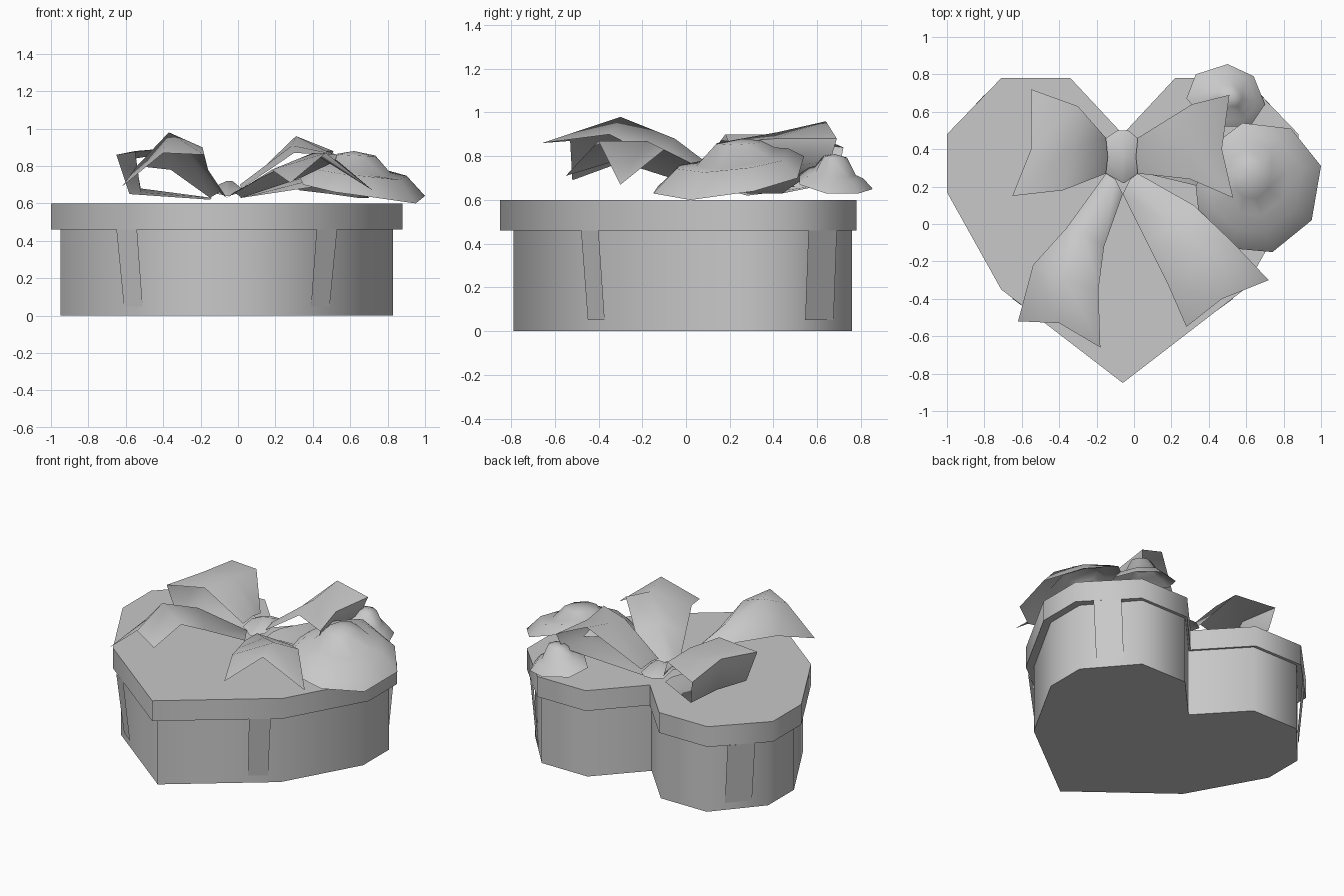
import bpy, bmesh, math
from mathutils import Vector

if "Cube" in bpy.data.objects:
    bpy.data.objects.remove(bpy.data.objects["Cube"])

grey = bpy.data.materials.new("plain grey")
grey.diffuse_color = (0.58, 0.58, 0.58, 1)
grey.use_nodes = True
grey.node_tree.nodes["Principled BSDF"].inputs["Base Color"].default_value = grey.diffuse_color
CX = -0.06  # heart symmetry axis


def make(name, verts, faces, closed=False, angle=80):
    me = bpy.data.meshes.new(name)
    me.from_pydata([Vector(v) for v in verts], [], faces)
    me.materials.append(grey)
    bm = bmesh.new()
    bm.from_mesh(me)
    bmesh.ops.recalc_face_normals(bm, faces=bm.faces[:])
    bm.faces.ensure_lookup_table()
    # open sheets show their front side upward
    if not closed and bm.faces[0].normal.z < 0:
        bmesh.ops.reverse_faces(bm, faces=bm.faces[:])
    bm.to_mesh(me)
    bm.free()
    ob = bpy.data.objects.new(name, me)
    bpy.context.collection.objects.link(ob)
    bpy.ops.object.select_all(action='DESELECT')
    ob.select_set(True)
    bpy.context.view_layer.objects.active = ob
    bpy.ops.object.shade_smooth_by_angle(angle=math.radians(angle))
    return ob


def heart(name, half, z0, z1):
    """Prism from the right half of a heart outline, tip first, notch last."""
    left = [(-x, y) for x, y in half[1:-1]][::-1]
    ring = [(CX + x, y) for x, y in half + left]
    n = len(ring)
    verts = [(x, y, z) for z in (z0, z1) for x, y in ring]
    faces = [tuple(range(n))[::-1], tuple(range(n, 2 * n))]
    faces += [(i, (i + 1) % n, n + (i + 1) % n, n + i) for i in range(n)]
    make(name, verts, faces, closed=True)


def sheet(name, rows):
    """Ribbon surface through rows of points."""
    w = len(rows[0])
    verts = [p for r in rows for p in r]
    faces = [(a * w + b, a * w + b + 1, (a + 1) * w + b + 1, (a + 1) * w + b)
             for a in range(len(rows) - 1) for b in range(w - 1)]
    make(name, verts, faces)


def flower(name, rim, top, rings):
    """Open petal dish with a raised centre; rings are (radius, rise) fractions."""
    n, c = len(rim), Vector(top)
    verts = []
    for t, rise in rings:
        for p in rim:
            q = c.lerp(Vector(p), t)
            q.z = p[2] + (c.z - p[2]) * rise
            verts.append(q)
    verts.append(c)
    faces = [(k * n + i, k * n + (i + 1) % n, (k + 1) * n + (i + 1) % n, (k + 1) * n + i)
             for k in range(len(rings) - 1) for i in range(n)]
    last = (len(rings) - 1) * n
    faces += [(last + i, last + (i + 1) % n, len(verts) - 1) for i in range(n)]
    make(name, verts, faces)


# Heart box and lid
heart("box", [(0, -.79), (.61, -.32), (.89, .18), (.89, .46), (.63, .76), (.28, .76), (0, .46)], 0, .47)
heart("lid", [(0, -.85), (.65, -.35), (.94, .17), (.94, .48), (.65, .78), (.28, .78), (0, .48)], .46, .60)

# Ribbon strips on the box sides, leaning in from the lid edge
for s, side in ((1, "right"), (-1, "left")):
    for end, pts in (("front", [(.48, -.48, .46), (.59, -.40, .46), (.55, -.372, .05), (.45, -.449, .05)]),
                     ("back", [(.86, .56, .46), (.74, .69, .46), (.71, .675, .05), (.825, .545, .05)])):
        make(f"{side}_{end}_strip", [(CX + s * x, y, z) for x, y, z in pts], [(0, 1, 2, 3)])

# Bow loops: up from the knot, over the ridge, down the end and back underneath
sheet("right_loop", [
    [(.02, .46, .68), (.01, .36, .70), (.02, .27, .68)],
    [(.31, .64, .96), (.29, .42, .91), (.30, .24, .87)],
    [(.51, .69, .88), (.47, .40, .88), (.53, .14, .86)],
    [(.48, .66, .78), (.45, .40, .74), (.48, .17, .70)],
    [(.02, .44, .63), (.01, .36, .63), (.02, .28, .63)]])
sheet("left_loop", [
    [(-.15, .46, .68), (-.14, .36, .70), (-.15, .27, .68)],
    [(-.30, .63, .88), (-.32, .41, .90), (-.38, .18, .90)],
    [(-.55, .72, .84), (-.55, .40, .88), (-.65, .15, .86)],
    [(-.52, .69, .68), (-.52, .40, .66), (-.58, .17, .65)],
    [(-.15, .44, .63), (-.14, .36, .63), (-.15, .28, .62)]])

# Knot band in the middle
sheet("knot", [
    [(-.15, .46, .66), (-.15, .36, .68), (-.15, .27, .66)],
    [(-.09, .50, .66), (-.06, .36, .72), (-.06, .22, .64)],
    [(-.03, .50, .66), (-.03, .36, .72), (-.05, .22, .64)],
    [(.02, .46, .66), (.02, .36, .68), (.02, .27, .66)]])

# Bow tails
sheet("left_tail", [
    [(-.15, .27, .63), (-.10, .24, .66), (-.06, .16, .63)],
    [(-.36, -.02, .78), (-.27, -.05, .88), (-.16, -.12, .78)],
    [(-.54, -.22, .80), (-.37, -.30, .98), (-.19, -.35, .90)],
    [(-.62, -.52, .69), (-.40, -.53, .87), (-.18, -.66, .86)]])
sheet("right_tail", [
    [(-.06, .16, .63), (-.02, .24, .66), (.02, .27, .63)],
    [(.07, -.10, .71), (.20, 0, .78), (.32, .10, .73)],
    [(.18, -.32, .78), (.40, -.18, .87), (.53, -.10, .83)],
    [(.28, -.55, .71), (.47, -.40, .87), (.72, -.30, .67)]])

# Flowers
flower("large_flower", [
    (.58, .54, .80), (.84, .51, .70), (1.0, .31, .64), (.95, .02, .60), (.74, -.15, .63),
    (.52, -.13, .66), (.35, .02, .70), (.33, .20, .74), (.42, .42, .78)],
    (.62, .26, .88), [(1, 0), (.74, .45), (.52, .5), (.3, .9)])
flower("small_flower", [
    (.28, .67, .70), (.33, .80, .67), (.50, .855, .65), (.64, .79, .63),
    (.70, .64, .63), (.62, .52, .67), (.42, .52, .72)],
    (.52, .68, .81), [(1, 0), (.75, .3), (.55, .4), (.32, .9)])
